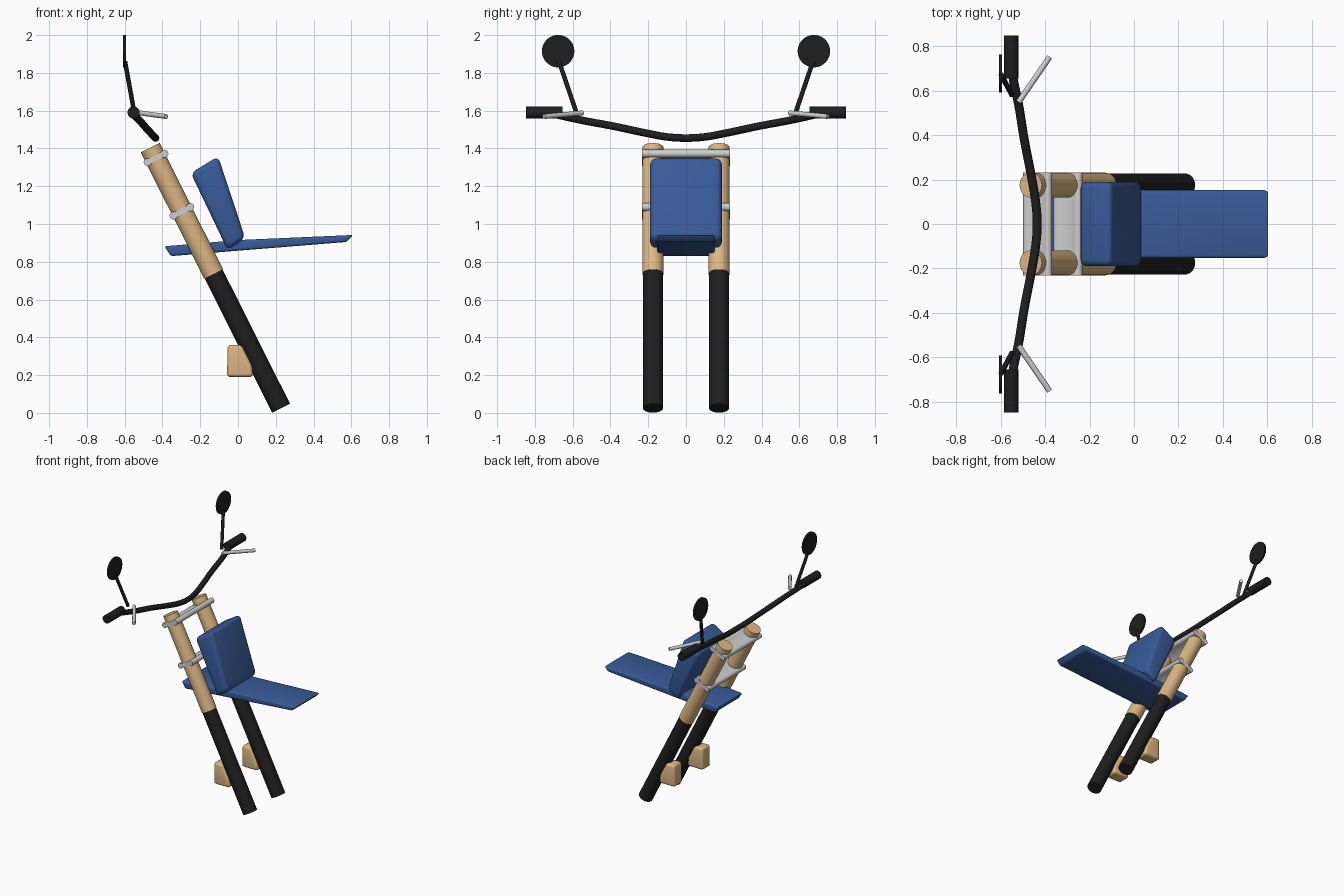
import bpy, bmesh, math
from mathutils import Vector

if "Cube" in bpy.data.objects:
    bpy.data.objects.remove(bpy.data.objects["Cube"])


def material(name, rgb):
    m = bpy.data.materials.new(name)
    m.diffuse_color = (*rgb, 1)
    m.use_nodes = True
    m.node_tree.nodes["Principled BSDF"].inputs["Base Color"].default_value = m.diffuse_color
    return m


BLACK = material("black rubber", (0.013, 0.013, 0.013))
TAN = material("tan paint", (0.72, 0.47, 0.23))
BLUE = material("blue paint", (0.04, 0.105, 0.32))
SILVER = material("silver metal", (0.62, 0.62, 0.62))


def finish(ob, name, mat, angle=35):
    ob.name = name
    ob.data.materials.clear()
    ob.data.materials.append(mat)
    bpy.ops.object.select_all(action='DESELECT')
    ob.select_set(True)
    bpy.context.view_layer.objects.active = ob
    bpy.ops.object.shade_smooth_by_angle(angle=math.radians(angle))
    return ob


def rod(name, a, b, r, mat, sides=32):
    a, b = Vector(a), Vector(b)
    bpy.ops.mesh.primitive_cylinder_add(vertices=sides, radius=r, depth=(b - a).length,
                                        location=(a + b) / 2)
    ob = bpy.context.object
    ob.rotation_euler = (b - a).to_track_quat('Z', 'Y').to_euler()
    return finish(ob, name, mat)


def extrude(name, profile, y0, y1, mat, bevel=0.0):
    """Extrude an (x, z) profile along y, with optional rounded edges."""
    bm = bmesh.new()
    face = bm.faces.new([bm.verts.new((x, y0, z)) for x, z in profile])
    out = bmesh.ops.extrude_face_region(bm, geom=[face])
    bmesh.ops.translate(bm, vec=(0, y1 - y0, 0),
                        verts=[v for v in out['geom'] if isinstance(v, bmesh.types.BMVert)])
    if bevel:
        bmesh.ops.bevel(bm, geom=bm.edges[:], offset=bevel, segments=4, profile=0.5,
                        affect='EDGES', clamp_overlap=True)
    bmesh.ops.recalc_face_normals(bm, faces=bm.faces[:])
    me = bpy.data.meshes.new(name)
    bm.to_mesh(me)
    bm.free()
    ob = bpy.data.objects.new(name, me)
    bpy.context.collection.objects.link(ob)
    return finish(ob, name, mat)


# Fork axis, leaning back in the xz plane
BOTTOM, TOP = Vector((0.228, 0, 0.025)), Vector((-0.465, 0, 1.404))
SPLIT = BOTTOM.lerp(TOP, 0.515)

for s, side in ((-1, "near"), (1, "far")):
    off = Vector((0, 0.175 * s, 0))
    # Fork legs
    rod(f"lower_fork_{side}", BOTTOM + off, SPLIT + off, 0.053, BLACK)
    rod(f"upper_fork_{side}", SPLIT + off, TOP + off, 0.056, TAN)
    # Caliper block in front of each leg
    extrude(f"caliper_{side}", [(-0.058, 0.19), (0.08, 0.19), (0.075, 0.25), (0.02, 0.36), (-0.055, 0.36)],
            0.175 * s - 0.05, 0.175 * s + 0.05, TAN, 0.018)
    # Grip, mirror and lever
    rod(f"grip_{side}", (-0.553, 0.655 * s, 1.59), (-0.553, 0.848 * s, 1.59), 0.032, BLACK)
    rod(f"mirror_stem_{side}", (-0.55, 0.582 * s, 1.595), (-0.598, 0.672 * s, 1.86), 0.012, BLACK, 16)
    rod(f"mirror_{side}", (-0.608, 0.677 * s, 1.915), (-0.594, 0.677 * s, 1.915), 0.086, BLACK, 40)
    rod(f"lever_{side}", (-0.52, 0.548 * s, 1.588), (-0.38, 0.752 * s, 1.569), 0.013, SILVER, 16)

# Fork clamps: dog-bone plates square to the fork
ax = (TOP - BOTTOM).normalized()
across = Vector((-ax.z, 0, ax.x)) * -1


def clamp(name, cx, cz):
    half, r, neck = 0.05, 0.021, 0.014
    pts = []
    for e in (1, -1):
        for i in range(9):
            t = math.radians(-130 + 260 * i / 8)
            pts.append((e * (half + r * math.cos(t)), e * r * math.sin(t)))
        pts.append((0, e * neck))
    prof = [(cx + u * across.x + w * ax.x, cz + u * across.z + w * ax.z) for u, w in pts]
    extrude(name, prof, -0.232, 0.232, SILVER)


clamp("upper_clamp", -0.434, 1.35)
clamp("lower_clamp", -0.297, 1.067)

# Handlebar: swept tube
path = [(-0.436, 0, 1.455), (-0.443, 0.1, 1.461), (-0.463, 0.22, 1.483), (-0.494, 0.38, 1.517),
        (-0.52, 0.54, 1.547), (-0.545, 0.66, 1.573), (-0.553, 0.72, 1.588)]
path = [(x, -y, z) for x, y, z in path[:0:-1]] + path
cu = bpy.data.curves.new("handlebar", 'CURVE')
cu.dimensions = '3D'
cu.bevel_depth = 0.02
cu.bevel_resolution = 4
cu.use_fill_caps = True
sp = cu.splines.new('BEZIER')
sp.resolution_u = 6
sp.bezier_points.add(len(path) - 1)
for bp, co in zip(sp.bezier_points, path):
    bp.co = co
    bp.handle_left_type = bp.handle_right_type = 'AUTO'
bar = bpy.data.objects.new("handlebar", cu)
bpy.context.collection.objects.link(bar)
bpy.ops.object.select_all(action='DESELECT')
bar.select_set(True)
bpy.context.view_layer.objects.active = bar
bpy.ops.object.convert(target='MESH')
finish(bpy.context.object, "handlebar", BLACK)

# Tank block and long seat plate
extrude("tank", [(-0.25, 1.27), (-0.105, 1.358), (0.038, 0.925), (-0.055, 0.862)],
        -0.19, 0.19, BLUE, 0.03)
extrude("seat", [(-0.39, 0.882), (-0.355, 0.83), (0.575, 0.905), (0.61, 0.942), (0.0, 0.915)],
        -0.153, 0.153, BLUE, 0.012)
